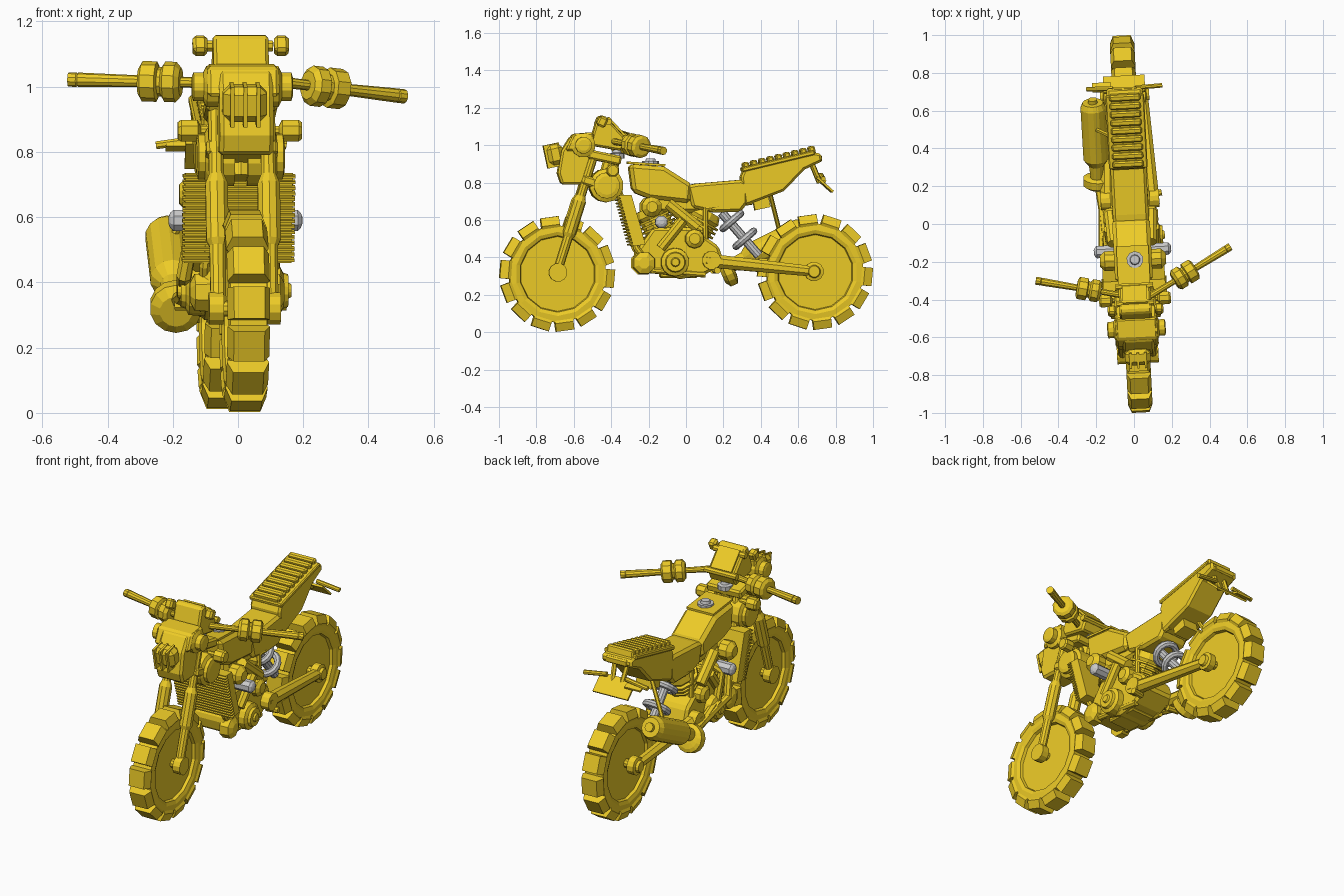
import bpy, bmesh
from math import pi, radians
from mathutils import Matrix, Vector

if "Cube" in bpy.data.objects:
    bpy.data.objects.remove(bpy.data.objects["Cube"])

YELLOW = bpy.data.materials.new("yellow_paint")
YELLOW.diffuse_color = (0.85, 0.60, 0.02, 1)
YELLOW.use_nodes = True
YELLOW.node_tree.nodes["Principled BSDF"].inputs["Base Color"].default_value = YELLOW.diffuse_color
# the bike stands slightly turned about z
YAWED = Matrix.Translation((-0.015, 0, 0)) @ Matrix.Rotation(radians(2.9), 4, 'Z')
frame = YAWED


def add(name, data, grey=False):
    ob = bpy.data.objects.new(name, data)
    bpy.context.collection.objects.link(ob)
    if not grey:
        data.materials.append(YELLOW)
    ob.matrix_world = frame
    return ob


def from_bm(name, bm, grey=False):
    bmesh.ops.recalc_face_normals(bm, faces=bm.faces)
    me = bpy.data.meshes.new(name)
    bm.to_mesh(me)
    bm.free()
    return add(name, me, grey)


def loft(bm, rings):
    vs = [[bm.verts.new(p) for p in r] for r in rings]
    n = len(vs[0])
    for a, b in zip(vs, vs[1:]):
        for i in range(n):
            bm.faces.new((a[i], a[(i + 1) % n], b[(i + 1) % n], b[i]))
    bm.faces.new(vs[0])
    bm.faces.new(vs[-1])


def prism(name, yz, x0, x1, bevel=0.0):
    bm = bmesh.new()
    loft(bm, [[(x, y, z) for y, z in yz] for x in (x0, x1)])
    ob = from_bm(name, bm)
    if bevel:
        m = ob.modifiers.new("chamfer", 'BEVEL')
        m.width, m.segments = bevel, 1
    return ob


def box(name, c, s, pitch=0, bevel=0.0):
    r = Matrix.Rotation(radians(pitch), 3, 'X')
    q = [r @ Vector((0, a * s[1] / 2, b * s[2] / 2)) for a, b in ((-1, -1), (1, -1), (1, 1), (-1, 1))]
    return prism(name, [(c[1] + p.y, c[2] + p.z) for p in q], c[0] - s[0] / 2, c[0] + s[0] / 2, bevel)


def turn_rings(p, axis, prof, sides):
    q = Vector(axis).to_track_quat('Z', 'Y')
    return [[Vector(p) + q @ (Matrix.Rotation(2 * pi * (i + .5) / sides, 3, 'Z') @ Vector((r, 0, d)))
             for i in range(sides)] for d, r in prof]


def lathe(name, p, axis, prof, sides=12, grey=False):
    bm = bmesh.new()
    loft(bm, turn_rings(p, axis, prof, sides))
    return from_bm(name, bm, grey)


def rod(name, a, b, r, sides=10, r2=None, grey=False):
    d = Vector(b) - Vector(a)
    return lathe(name, a, d, [(0, r), (d.length, r2 or r)], sides, grey)


def pipe(name, pts, r):
    cu = bpy.data.curves.new(name, 'CURVE')
    cu.dimensions, cu.bevel_depth, cu.bevel_resolution, cu.use_fill_caps = '3D', r, 2, True
    sp = cu.splines.new('POLY')
    sp.points.add(len(pts) - 1)
    for v, p in zip(sp.points, pts):
        v.co = (*p, 1)
    sp.use_smooth = False
    return add(name, cu)


# wheels: tyre with recessed disc, chunky lugs
def wheel(name, y, z):
    bm = bmesh.new()
    prof = [(.035, .2), (.052, .205), (.06, .225), (.056, .262)]
    loft(bm, turn_rings((0, y, z), (1, 0, 0), [(-d, r) for d, r in prof] + prof[::-1], 14))
    lug = [(-.056, .245), (-.065, .262), (-.047, .306), (.047, .306), (.065, .262), (.056, .245)]
    for i in range(14):
        rot = Matrix.Rotation(2 * pi * (i + .3) / 14, 3, 'X')
        loft(bm, [[Vector((0, y, z)) + rot @ Vector((x, t, r)) for x, r in lug] for t in (-.05, .048)])
    from_bm(name, bm)


wheel("front_wheel", -.69, .312)
wheel("rear_wheel", .69, .322)
rod("front_axle", (-.1, -.69, .32), (.1, -.69, .32), .025)
rod("rear_axle", (-.11, .68, .325), (.11, .68, .325), .025)

# mirrored pairs
for s, side in ((-1, "left"), (1, "right")):
    X = lambda x: s * x
    # fork legs with stepped tubes
    lathe("fork_leg_" + side, (X(.08), -.695, .32), (0, .3, .95),
          [(0, .025), (.2, .026), (.22, .036), (.4, .036), (.43, .024), (.68, .024)], 10)
    rod("fork_foot_" + side, (X(.065), -.69, .32), (X(.11), -.69, .32), .05, 12)
    # swingarm and its hub
    rod("swingarm_" + side, (X(.12), .1, .385), (X(.095), .68, .325), .04, 8, .03)
    lathe("swingarm_hub_" + side, (X(.07), .68, .325), (s, 0, 0),
          [(0, .052), (.04, .052), (.045, .035), (.06, .03)])
    rod("swingarm_pivot_" + side, (X(.08), .13, .385), (X(.155), .13, .385), .05, 12)
    # frame tubes
    pipe("down_tube_" + side, [(X(.05), -.4, .88), (X(.1), -.27, .45), (X(.1), -.18, .33), (X(.09), .1, .31)], .018)
    pipe("subframe_" + side, [(X(.08), .1, .36), (X(.08), .1, .66), (X(.07), .35, .7)], .018)
    # front indicators and radiator side housings
    lathe("front_indicator_" + side, (X(.08), -.4, .865), (s, 0, 0),
          [(0, .015), (.04, .015), (.05, .036), (.1, .036), (.11, .028)], 8)
    lathe("side_drum_" + side, (X(.02), -.43, .785), (s, 0, 0),
          [(0, .09), (.08, .09), (.09, .07), (.11, .07), (.115, .05)], 14)
    # engine side details
    lathe("crank_cover_" + side, (X(.09), -.065, .375), (s, 0, 0),
          [(0, .078), (.05, .075), (.06, .055), (.075, .05), (.075, .025), (.085, .02)], 14)
    lathe("pump_cover_" + side, (X(.08), -.23, .37), (s, 0, 0), [(0, .065), (.05, .06), (.065, .03)], 8)
    lathe("head_cover_" + side, (X(.1), -.19, .67), (s, 0, 0), [(0, .055), (.05, .055), (.075, .03)], 10)
    lathe("grey_bolt_" + side, (X(.1), -.14, .59), (s, 0, 0),
          [(0, .035), (.09, .035), (.1, .025), (.105, .012)], 8, True)
    lathe("gear_cover_" + side, (X(.08), .04, .5), (s, 0, 0), [(0, .055), (.05, .05), (.065, .03)], 10)
    rod("intake_" + side, (X(.1), -.1, .69), (X(.11), .06, .56), .032, 8)
    rod("intake_lower_" + side, (X(.11), -.14, .45), (X(.12), -.02, .6), .028, 8)
    rod("foot_peg_" + side, (X(.1), .15, .33), (X(.17), .16, .33), .018, 8)
    # round ends of the headlight hood
    lathe("hood_end_" + side, (X(.05), -.555, 1.0), (s, 0, 0),
          [(0, .065), (.06, .065), (.07, .045), (.1, .045), (.105, .03)], 12)
    # rollers on the screen edge
    for x in (.05, .125):
        box("screen_roller_" + side, (X(x), -.455, 1.125), (.045, .05, .055), -25, .01)
    # rear indicators
    rod("rear_indicator_" + side, (X(.06), .72, .84), (X(.2), .725, .82), .013, 8)

# steering head, clamps
rod("steering_head", (0, -.45, .72), (0, -.39, .95), .045, 10)
box("lower_clamp", (0, -.5, .8), (.22, .12, .05), -17, .01)
box("upper_clamp", (0, -.44, .935), (.22, .18, .05), -12, .01)
lathe("steering_nut", (0, -.37, .93), (0, 0, 1), [(0, .042), (.025, .042), (.03, .025), (.045, .02)], 10, True)

# headlight cowl, lamp and instrument panel
prism("headlight_cowl", [(-.69, .85), (-.67, .97), (-.62, 1.05), (-.5, 1.06), (-.49, .92), (-.56, .79), (-.67, .79)],
      -.075, .09, .012)
prism("headlight_hood", [(-.65, .97), (-.61, 1.06), (-.5, 1.07), (-.5, .97)], -.11, .11, .01)
box("headlight", (.0, -.7, .95), (.135, .085, .11), 12, .022)
for x in (-.04, 0, .04):
    box("headlight_rib", (x, -.712, .945), (.012, .085, .125), 12)
prism("instrument_panel", [(-.52, 1.0), (-.475, 1.155), (-.44, 1.16), (-.32, 1.03), (-.35, .97)], -.085, .085, .01)
box("panel_face", (0, -.375, 1.1), (.13, .13, .012), -47)
for y, z in ((-.42, 1.125), (-.33, 1.035)):
    rod("panel_edge", (-.1, y, z), (.1, y, z), .018, 8)

# handlebars, turned further than the frame
frame = Matrix.Identity(4)
for side, a, b in (("left", (-.02, -.385, 1.01), (-.52, -.3, 1.022)), ("right", (.08, -.385, 1.02), (.51, -.12, .97))):
    L = (Vector(b) - Vector(a)).length
    c = L - .22
    lathe("handlebar_" + side, a, Vector(b) - Vector(a),
          [(0, .018), (c - .13, .016), (c - .13, .045), (c - .115, .062), (c - .08, .062), (c - .07, .045),
           (c - .06, .045), (c - .055, .062), (c - .01, .062), (c, .045), (c, .018), (L - .03, .022),
           (L - .03, .018), (L - .025, .022), (L, .022)], 10)

# exhaust on the left side
for i, y in enumerate((-.17, -.1)):
    pipe("header_pipe", [(-.08, y, .62), (-.14, y - .03, .57), (-.165 + .02 * i, y + .02, .42),
                         (-.165, .08, .36), (-.19, .24, .34)], .024)
lathe("exhaust_collector", (-.19, .19, .31), (0, .9, .4), [(0, .05), (.02, .08), (.06, .08), (.07, .06), (.075, .03)], 14)
ax = Vector((-.02, .34, .17)).normalized()
lathe("muffler", (-.195, .24, .355), ax,
      [(0, .035), (.08, .04), (.12, .068), (.42, .068), (.45, .055), (.45, .025), (.47, .025)], 14)
rod("muffler_bracket", (-.2, .5, .54), (-.09, .45, .74), .012, 6)
frame = YAWED

# radiator with fins
prism("radiator", [(-.365, .735), (-.3, .735), (-.225, .47), (-.29, .46)], -.165, .165)
for i in range(16):
    t = i / 15
    box("radiator_fin", (0, -.365 + .07 * t, .725 - .255 * t), (.345, .025, .008), 15)

# engine block and finned cylinders
prism("crankcase", [(-.28, .42), (-.26, .34), (-.12, .31), (-.03, .285), (.1, .31), (.2, .37), (.17, .46), (.03, .56),
                    (-.18, .56)], -.105, .105, .015)
for name, p, a in (("front_cylinder", (0, -.1, .46), (0, -.42, .9)), ("rear_cylinder", (0, 0, .45), (0, .5, .87))):
    prof = [(0, .085)]
    for i in range(5):
        d = .06 + i * .025
        prof += [(d, .08), (d, .1), (d + .012, .1), (d + .012, .08)]
    lathe(name, p, a, prof + [(.19, .09), (.23, .075)], 10)
box("air_box", (0, -.05, .69), (.14, .3, .1), 0, .02)
box("belly_plate", (0, -.04, .305), (.16, .2, .03), 0, .008)

# tank, filler cap and seat
prism("fuel_tank", [(-.31, .9), (-.12, .885), (.03, .79), (.02, .69), (-.2, .715), (-.29, .75)], -.1, .1, .02)
box("tank_top_plate", (0, -.215, .9), (.17, .2, .012), -4)
lathe("filler_cap", (.01, -.19, .89), (0, 0, 1), [(0, .045), (.025, .045), (.025, .028), (.04, .024)], 10, True)
prism("front_seat", [(0, .785), (.05, .795), (.29, .815), (.33, .8), (.325, .69), (.29, .645), (.15, .64), (.03, .665)],
      -.095, .095, .015)
prism("rear_seat", [(.29, .83), (.31, .88), (.66, .965), (.72, .955), (.725, .915), (.63, .87), (.52, .755), (.31, .675)],
      -.095, .095, .012)
box("seat_edge", (0, .49, .915), (.205, .4, .025), 13.5, .006)
for i in range(9):
    box("seat_slat", (0, .32 + i * .044, .885 + i * .0107), (.165, .034, .05), 13.5, .008)
box("seat_under_box", (0, .4, .705), (.1, .085, .09), 12)

# tail bracket, lamp and plate
box("tail_lamp", (0, .7, .93), (.14, .05, .04), 0, .008)
for s in (-1, 1):
    rod("tail_bracket", (s * .04, .67, .91), (s * .03, .715, .8), .014, 6)
box("number_plate_panel", (0, .74, .79), (.22, .115, .012), -42)
box("plate_side_flag", (-.12, .73, .815), (.1, .05, .012), -20)

# grey shock absorber with two thick coils
d = Vector((0, .62, -.72)).normalized()
rod("shock_rod", (0, .19, .64), (0, .39, .41), .025, 10, grey=True)
for c in ((0, .245, .595), (0, .315, .5)):
    bpy.ops.mesh.primitive_torus_add(location=frame @ Vector(c), rotation=d.to_track_quat('Z', 'Y').to_euler(),
                                     major_segments=16, minor_segments=8, major_radius=.062, minor_radius=.02)
    bpy.context.object.name = "shock_coil"
